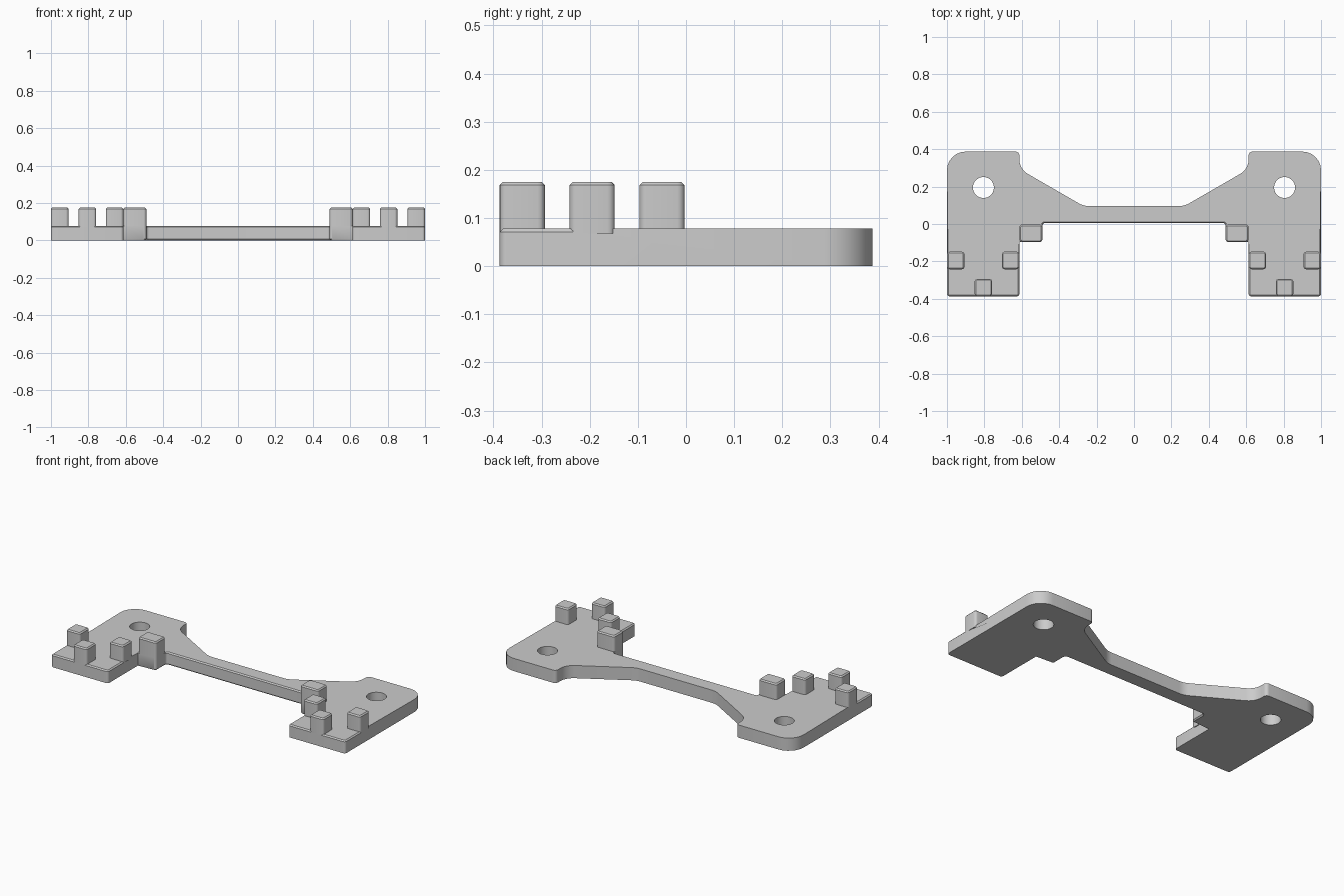
import bpy, bmesh, math
from mathutils import Vector

if "Cube" in bpy.data.objects:
    bpy.data.objects.remove(bpy.data.objects["Cube"])

THICK, PEG_TOP, BEVEL = 0.078, 0.175, 0.007

grey = bpy.data.materials.new("light grey plastic")
grey.use_nodes = True
colour = (0.6, 0.6, 0.6, 1)
grey.diffuse_color = colour
grey.node_tree.nodes["Principled BSDF"].inputs["Base Color"].default_value = colour


def fillet(corners, steps=6):
    """Turn (x, y, radius) corners into a closed outline with rounded corners."""
    out = []
    for i, (x, y, r) in enumerate(corners):
        p = Vector((x, y, 0))
        if not r:
            out.append(p)
            continue
        px, py, _ = corners[i - 1]
        nx, ny, _ = corners[(i + 1) % len(corners)]
        a = (Vector((px, py, 0)) - p).normalized()
        b = (Vector((nx, ny, 0)) - p).normalized()
        half = a.angle(b) / 2
        centre = p + (a + b).normalized() * r / math.sin(half)
        reach = r / math.tan(half)
        start = (p + a * reach - centre).normalized()
        end = (p + b * reach - centre).normalized()
        out += [centre + start.slerp(end, k / steps) * r for k in range(steps + 1)]
    return out


def prism(name, outline, z0, z1, bevel_rule):
    """Extrude an outline and chamfer the edges that the rule picks."""
    bm = bmesh.new()
    face = bm.faces.new([bm.verts.new((p.x, p.y, z0)) for p in outline])
    grown = bmesh.ops.extrude_face_region(bm, geom=[face], use_keep_orig=True)
    for v in grown["geom"]:
        if isinstance(v, bmesh.types.BMVert):
            v.co.z = z1
    bmesh.ops.recalc_face_normals(bm, faces=bm.faces)
    picked = []
    for e in bm.edges:
        a, b = (v.co for v in e.verts)
        if abs(a.z - b.z) < 1e-5 and bevel_rule((a + b) / 2):
            picked.append(e)
    bmesh.ops.bevel(bm, geom=picked, offset=BEVEL, segments=1, affect='EDGES')
    mesh = bpy.data.meshes.new(name)
    bm.to_mesh(mesh)
    bm.free()
    mesh.materials.append(grey)
    obj = bpy.data.objects.new(name, mesh)
    bpy.context.collection.objects.link(obj)
    return obj


def smooth(obj):
    bpy.ops.object.select_all(action='DESELECT')
    obj.select_set(True)
    bpy.context.view_layer.objects.active = obj
    bpy.ops.object.shade_smooth_by_angle(angle=math.radians(30))


# Base plate: two wide ends joined by a thin bar
half = [
    (0.27, 0.096, 0.11), (0.613, 0.294, 0.09), (0.613, 0.387, 0.02),
    (1, 0.387, 0.1), (1, -0.235, 0), (1, -0.387, 0.015),
    (0.613, -0.387, 0.015), (0.613, -0.235, 0), (0.613, -0.097, 0),
    (0.49, -0.097, 0.015), (0.49, 0.005, 0.015),
]
corners = half + [(-x, y, r) for x, y, r in reversed(half)]


def plate_edges(m):
    if m.z > THICK / 2:
        return m.y < -0.235 or (abs(m.x) < 0.5 and abs(m.y - 0.005) < 0.01)
    return abs(m.x) < 0.612 and -0.1 < m.y < 0.01


plate = prism("base_plate", fillet(corners), 0, THICK, plate_edges)

# Screw holes
for side in (-1, 1):
    bpy.ops.mesh.primitive_cylinder_add(
        vertices=48, radius=0.056, depth=1, location=(side * 0.805, 0.195, 0))
    cutter = bpy.context.object
    cutter.hide_render = True
    hole = plate.modifiers.new("screw_hole", 'BOOLEAN')
    hole.operation, hole.solver, hole.object = 'DIFFERENCE', 'EXACT', cutter
    bpy.context.view_layer.objects.active = plate
    bpy.ops.object.modifier_apply(modifier=hole.name)
    bpy.data.objects.remove(cutter)
smooth(plate)

# Locating pegs: x range and y range on the left side, mirrored to the right
pegs = {
    "front_peg": (0.758, 0.852, -0.387, -0.293),
    "outer_peg": (0.906, 1, -0.242, -0.148),
    "inner_peg": (0.613, 0.707, -0.242, -0.148),
    "bar_block": (0.49, 0.613, -0.097, -0.003),
}
for name, (x0, x1, y0, y1) in pegs.items():
    for label, side in (("left", 1), ("right", -1)):
        loop = [(side * x, y, 0.015)
                for x, y in ((x0, y0), (x1, y0), (x1, y1), (x0, y1))]
        smooth(prism(f"{label}_{name}", fillet(loop, 4), 0.068, PEG_TOP,
                     lambda m: m.z > 0.1))
